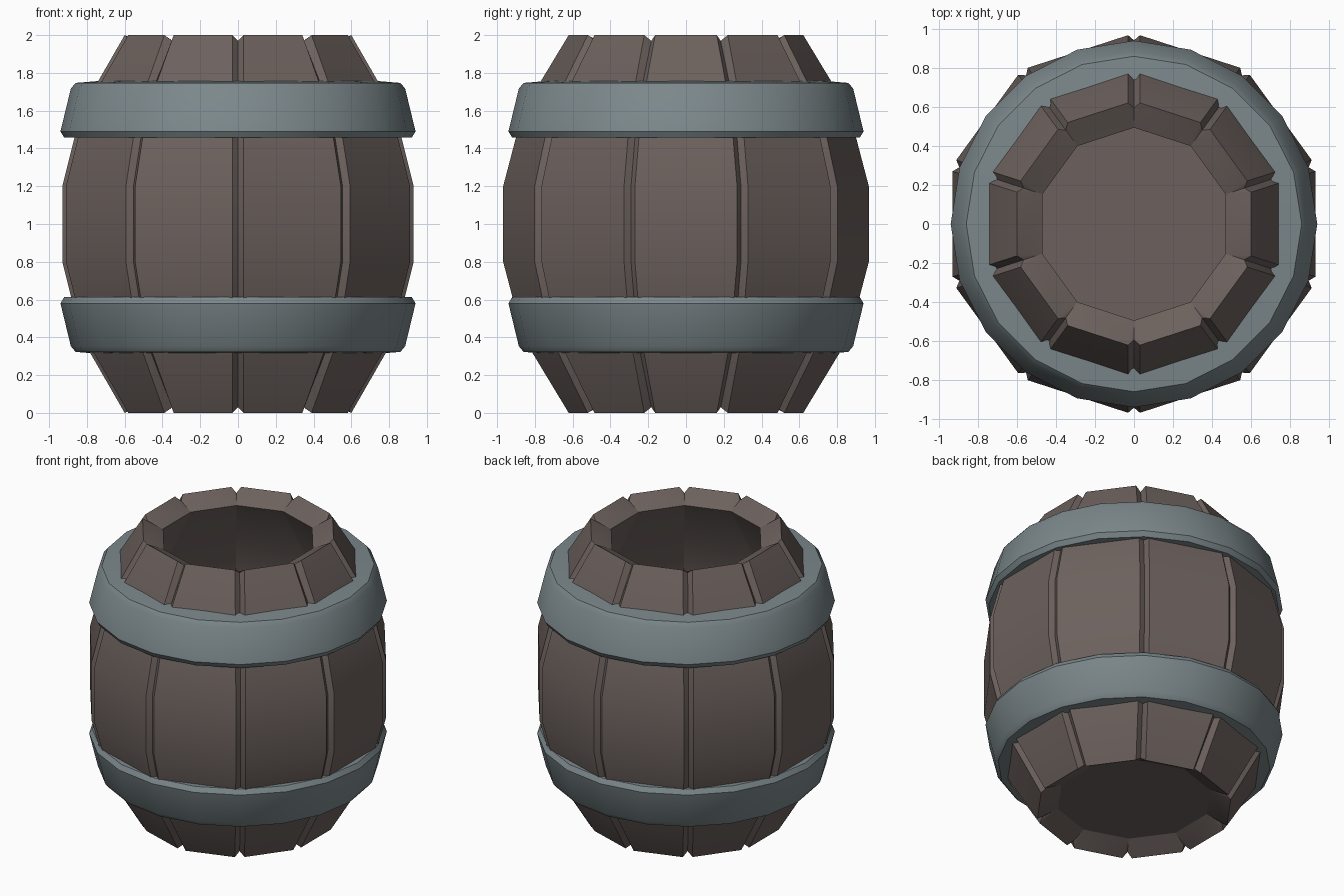
import bpy, bmesh
from math import sin, cos, pi

if "Cube" in bpy.data.objects:
    bpy.data.objects.remove(bpy.data.objects["Cube"])

def material(name, rgb):
    m = bpy.data.materials.new(name)
    m.diffuse_color = (*rgb, 1)
    m.use_nodes = True
    m.node_tree.nodes["Principled BSDF"].inputs["Base Color"].default_value = m.diffuse_color
    return m

WOOD = material("wood", (0.15, 0.12, 0.11))
IRON = material("iron", (0.20, 0.245, 0.26))

def finish(name, bm, mat):
    bmesh.ops.remove_doubles(bm, verts=bm.verts, dist=1e-4)
    bmesh.ops.recalc_face_normals(bm, faces=bm.faces)
    me = bpy.data.meshes.new(name)
    bm.to_mesh(me)
    bm.free()
    me.materials.append(mat)
    ob = bpy.data.objects.new(name, me)
    bpy.context.collection.objects.link(ob)
    bpy.ops.object.select_all(action='DESELECT')
    ob.select_set(True)
    bpy.context.view_layer.objects.active = ob
    bpy.ops.object.shade_smooth_by_angle(angle=pi / 6)
    return ob

# Barrel profile: outer and inner distances to the flat of each stave
N = 10
HALF = pi / N
OUTER = [(0.60, 0), (0.83, 0.4), (0.93, 0.8), (0.93, 1.2), (0.83, 1.6), (0.60, 2)]
INNER = [(0.47, 0.07), (0.695, 0.46), (0.78, 0.82), (0.78, 1.18), (0.695, 1.54), (0.47, 1.93)]
GROOVE, DEPTH = 0.032, 0.036

# Staves with chamfered long edges, forming V grooves where they meet
bm = bmesh.new()
for k in range(N):
    a = 2 * pi * k / N
    def vert(r, t, z):
        return bm.verts.new((r * cos(a) - t * sin(a), r * sin(a) + t * cos(a), z))
    loops = []
    for (r, z), (ri, zi) in zip(OUTER, INNER):
        w = r * sin(HALF) / cos(HALF)
        rg = r / cos(HALF) - DEPTH
        zg = min(max(z, 0.03), 1.97)
        wi = ri * sin(HALF) / cos(HALF)
        loops.append([vert(ri, -wi, zi),
                      vert(rg * cos(HALF), -rg * sin(HALF), zg),
                      vert(r, -w + GROOVE, z), vert(r, w - GROOVE, z),
                      vert(rg * cos(HALF), rg * sin(HALF), zg),
                      vert(ri, wi, zi)])
    for p, q in zip(loops, loops[1:]):
        for i, j in ((1, 2), (2, 3), (3, 4), (5, 0)):
            bm.faces.new((p[i], p[j], q[j], q[i]))
    # rim ends
    for p in (loops[0], loops[-1]):
        bm.faces.new((p[0], p[2], p[3], p[5]))
        bm.faces.new((p[0], p[1], p[2]))
        bm.faces.new((p[3], p[4], p[5]))
finish("staves", bm, WOOD)

# Bottom board
bm = bmesh.new()
for z in (0.07, 0.09):
    R = 0.47 / cos(HALF)
    bm.faces.new([bm.verts.new((R * cos(HALF * (2 * i + 1)), R * sin(HALF * (2 * i + 1)), z))
                  for i in range(N)])
bmesh.ops.bridge_loops(bm, edges=bm.edges[:])
finish("bottom_board", bm, WOOD)

# Iron hoops: the lower one is the upper one flipped
HOOP = [(0.74, 1.757), (0.86, 1.747), (0.885, 1.717), (0.94, 1.49), (0.92, 1.457), (0.82, 1.457)]
SIDES = 20

def hoop(name, place):
    bm = bmesh.new()
    rings = [[bm.verts.new((r * cos(2 * pi * i / SIDES), r * sin(2 * pi * i / SIDES), place(z)))
              for r, z in HOOP] for i in range(SIDES)]
    for i in range(SIDES):
        p, q = rings[i], rings[(i + 1) % SIDES]
        for j in range(len(HOOP)):
            n = (j + 1) % len(HOOP)
            bm.faces.new((p[j], p[n], q[n], q[j]))
    finish(name, bm, IRON)

hoop("upper_hoop", lambda z: z)
hoop("lower_hoop", lambda z: 2.07 - z)
